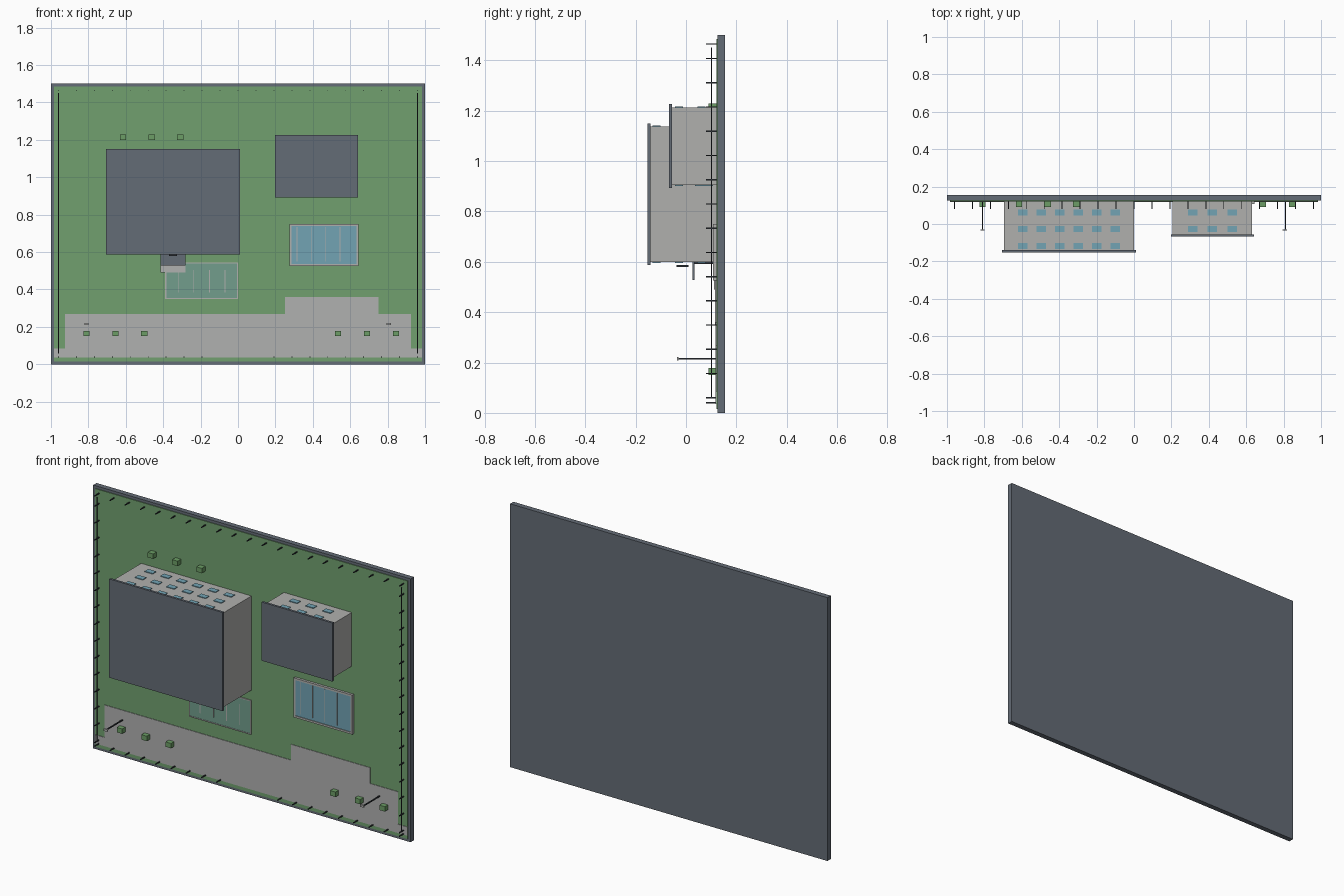
import bpy, bmesh


def srgb(r, g, b):
    f = lambda c: (c / 255 / 12.92) if c < 10 else ((c / 255 + 0.055) / 1.055) ** 2.4
    return (f(r), f(g), f(b), 1)


def mat(name, *rgb):
    m = bpy.data.materials.new(name)
    m.diffuse_color = srgb(*rgb)
    return m


SLATE = mat("slate", 100, 108, 118)
GRASS = mat("grass green", 113, 160, 111)
BUSH = mat("bush green", 108, 158, 102)
WALL = mat("light grey", 176, 176, 174)
PAVING = mat("paving grey", 176, 177, 176)
GLASS = mat("glass blue", 114, 163, 180)
COURT = mat("court teal", 114, 158, 140)
DARK = mat("dark metal", 50, 54, 60)


def boxes(name, material, spans):
    """One object from boxes given as (x0, x1, y0, y1, z0, z1)."""
    bm = bmesh.new()
    for x0, x1, y0, y1, z0, z1 in spans:
        vs = bmesh.ops.create_cube(bm, size=1)["verts"]
        for v in vs:
            v.co = ((x0 + x1) / 2 + v.co.x * (x1 - x0),
                    (y0 + y1) / 2 + v.co.y * (y1 - y0),
                    (z0 + z1) / 2 + v.co.z * (z1 - z0))
    me = bpy.data.meshes.new(name)
    bm.to_mesh(me)
    bm.free()
    me.materials.append(material)
    ob = bpy.data.objects.new(name, me)
    bpy.context.collection.objects.link(ob)
    return ob


def frame(x0, x1, y0, y1, z0, z1, t):
    """Four bars around a rectangle facing the front."""
    return [(x0, x1, y0, y1, z0, z0 + t), (x0, x1, y0, y1, z1 - t, z1),
            (x0, x0 + t, y0, y1, z0 + t, z1 - t), (x1 - t, x1, y0, y1, z0 + t, z1 - t)]


# Base slab and lawn
boxes("base_slab", SLATE, [(-1, 1, 0.125, 0.155, 0, 1.5)])
boxes("lawn", GRASS, [(-0.985, 0.985, 0.121, 0.126, 0.015, 1.485)])

# Paved forecourt, parking bay and road
boxes("forecourt", PAVING, [(-0.925, 0.925, 0.118, 0.122, 0.085, 0.27),
                            (0.25, 0.75, 0.118, 0.122, 0.27, 0.36),
                            (-0.985, 0.985, 0.118, 0.122, 0.035, 0.085)])


# Buildings: walls, roof plate, and rows of windows on both long sides
def building(name, wall, roof, cols, rows, front_rows):
    x0, x1, y0, y1, z0, z1 = wall
    boxes(name + "_walls", WALL, [wall])
    boxes(name + "_roof", SLATE, [roof])
    win = []
    for x in cols:
        for y in rows:
            win.append((x - 0.025, x + 0.025, y - 0.016, y + 0.016, z1 - 0.004, z1 + 0.004))
        for y in front_rows:
            win.append((x - 0.025, x + 0.025, y - 0.016, y + 0.016, z0 - 0.004, z0 + 0.004))
    boxes(name + "_windows", GLASS, win)


ROWS = [0.062, -0.027, -0.118]
building("main_block", (-0.695, 0.0, -0.14, 0.122, 0.6, 1.137),
         (-0.705, 0.01, -0.153, -0.14, 0.588, 1.15),
         [-0.595 + 0.099 * i for i in range(6)], ROWS, ROWS)
building("small_block", (0.205, 0.632, -0.055, 0.122, 0.905, 1.212),
         (0.197, 0.642, -0.068, -0.055, 0.893, 1.227),
         [0.315, 0.418, 0.525], ROWS[:2], ROWS[1:2])
boxes("small_block_doors", GLASS,
      [(x - 0.05, x + 0.05, 0.035, 0.108, 0.9, 0.906) for x in (0.315, 0.525)])

# Main entrance
boxes("entrance_door", DARK, [(-0.39, -0.305, 0.03, 0.118, 0.592, 0.602)])
boxes("entrance_canopy", SLATE, [(-0.415, -0.28, 0.025, 0.033, 0.527, 0.6)])
boxes("entrance_sign", DARK, [(-0.37, -0.325, -0.038, 0.01, 0.58, 0.587)])
boxes("entrance_step", PAVING, [(-0.415, -0.28, 0.112, 0.122, 0.49, 0.6)])

# Pool with rim and lane lines
boxes("pool_rim", WALL, frame(0.275, 0.645, 0.107, 0.122, 0.525, 0.75, 0.011))
boxes("pool_water", GLASS, [(0.286, 0.634, 0.111, 0.122, 0.536, 0.739)])
boxes("pool_lanes", WALL, [(x - 0.002, x + 0.002, 0.1095, 0.112, 0.55, 0.735)
                           for x in (0.315, 0.392, 0.469, 0.546)])

# Sports court with border and markings
boxes("court", COURT, [(-0.385, -0.003, 0.117, 0.122, 0.352, 0.54)])
boxes("court_lines", WALL, frame(-0.389, 0.001, 0.115, 0.122, 0.348, 0.544, 0.006)
      + [(x - 0.002, x + 0.002, 0.1155, 0.118, 0.385, 0.505)
         for x in (-0.32, -0.236, -0.153, -0.07)])

# Bushes
spots = [(x, 0.165) for x in (-0.81, -0.655, -0.502, 0.535, 0.69, 0.845)]
spots += [(x, 1.214) for x in (-0.615, -0.461, -0.308)]
boxes("bushes", BUSH, [(x - 0.017, x + 0.017, 0.09, 0.122, z - 0.014, z + 0.014) for x, z in spots])

# Lamp posts
boxes("lamp_posts", DARK, [(x - 0.003, x + 0.003, -0.03, 0.122, 0.212, 0.218) for x in (-0.81, 0.81)])
boxes("lamp_heads", WALL, [(x - 0.012, x + 0.012, -0.036, -0.029, 0.209, 0.221) for x in (-0.81, 0.805)])

# Boundary fence: posts all round, with a gate gap at the bottom
posts = []
for i in range(21):
    x = -0.96 + 0.096 * i
    posts.append((x, 1.465))
    if abs(x) > 0.15:
        posts.append((x, 0.04))
for i in range(15):
    posts += [(s * 0.96, 0.06 + 0.0962 * i) for s in (-1, 1)]
boxes("fence_posts", DARK, [(x - 0.0025, x + 0.0025, 0.08, 0.122, z - 0.0025, z + 0.0025)
                            for x, z in posts])
rails = [(s * 0.96 - 0.002, s * 0.96 + 0.002, 0.1, 0.104, 0.06, 1.45) for s in (-1, 1)]
boxes("fence_rails", DARK, rails)
